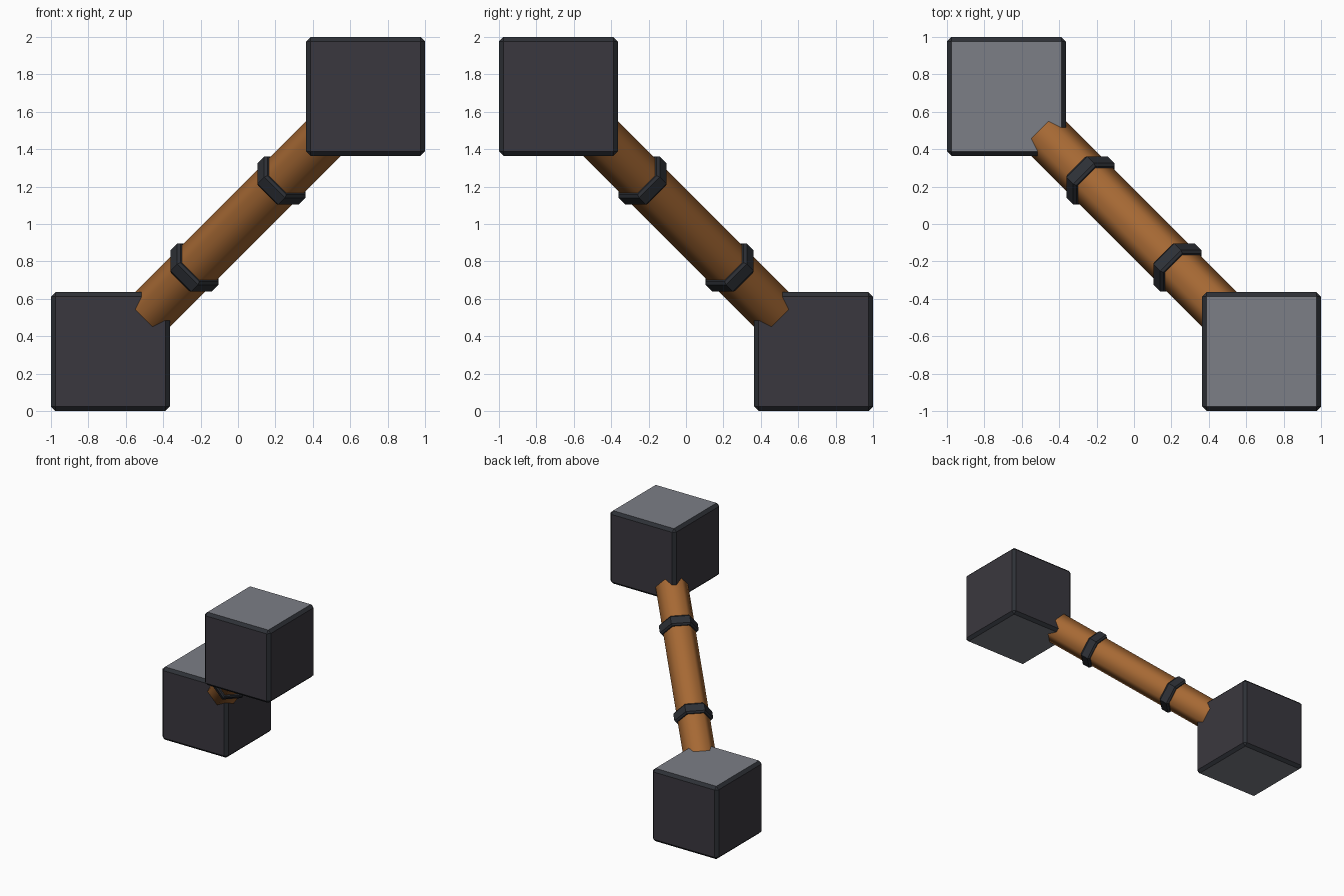
import bpy, bmesh, math
from mathutils import Vector, Matrix

if "Cube" in bpy.data.objects:
    bpy.data.objects.remove(bpy.data.objects["Cube"])

def material(name, rgb):
    m = bpy.data.materials.new(name)
    m.diffuse_color = (*rgb, 1)
    m.use_nodes = True
    m.node_tree.nodes["Principled BSDF"].inputs["Base Color"].default_value = m.diffuse_color
    return m

WOOD = material("brown_wood", (0.38, 0.14, 0.034))
SIDE = material("charcoal_side", (0.042, 0.039, 0.049))
FACE = material("grey_end_face", (0.20, 0.21, 0.24))
TRIM = material("dark_trim", (0.027, 0.030, 0.037))

CENTRE = Vector((0, 0, 1))
AXIS = Vector((1, -1, 1)).normalized()      # the shaft runs corner to corner
CORNER = Vector((1, 0, -1)).normalized()    # one corner direction of its hexagon
FRAME = Matrix((CORNER, AXIS.cross(CORNER), AXIS)).transposed()

def finish(name, bm, mats, smooth=False):
    bmesh.ops.recalc_face_normals(bm, faces=bm.faces)
    for f in bm.faces:
        f.smooth = smooth and len(f.verts) == 4
    me = bpy.data.meshes.new(name)
    bm.to_mesh(me)
    bm.free()
    for m in mats:
        me.materials.append(m)
    ob = bpy.data.objects.new(name, me)
    bpy.context.collection.objects.link(ob)

def hex_lathe(name, profile, mat, smooth=False):
    """Six-sided solid along the shaft from (distance along axis, radius) pairs."""
    bm = bmesh.new()
    loops = []
    for s, r in profile:
        loops.append([bm.verts.new(CENTRE + FRAME @ Vector(
            (r * math.cos(k * math.pi / 3), r * math.sin(k * math.pi / 3), s)))
            for k in range(6)])
    for a, b in zip(loops, loops[1:]):
        for k in range(6):
            j = (k + 1) % 6
            bm.faces.new((a[k], a[j], b[j], b[k]))
    bm.faces.new(loops[0])
    bm.faces.new(loops[-1])
    finish(name, bm, [mat], smooth)

def block(name, sign):
    """Bevelled cube: dark sides, trim on the bevels, grey top and bottom."""
    size = 0.636
    bm = bmesh.new()
    offset = 1 - size / 2
    bmesh.ops.create_cube(bm, size=size, matrix=Matrix.Translation(
        CENTRE + sign * offset * Vector((1, -1, 1))))
    bmesh.ops.bevel(bm, geom=bm.edges[:], offset=0.024, segments=1,
                    affect='EDGES', profile=0.5)
    bm.normal_update()
    for f in bm.faces:
        if max(abs(c) for c in f.normal) < 0.99:
            f.material_index = 2
        else:
            f.material_index = 1 if abs(f.normal.z) > 0.99 else 0
    finish(name, bm, [SIDE, FACE, TRIM])

# Shaft
hex_lathe("shaft", [(-1.0, 0.131), (1.0, 0.131)], WOOD, smooth=True)

# Collars and end blocks
for side, sign in (("lower", -1), ("upper", 1)):
    d = sign * 0.403
    hex_lathe(side + "_collar",
              [(d - 0.045, 0.12), (d - 0.045, 0.142), (d - 0.031, 0.156),
               (d + 0.031, 0.156), (d + 0.045, 0.142), (d + 0.045, 0.12)], TRIM)
    block(side + "_block", sign)
